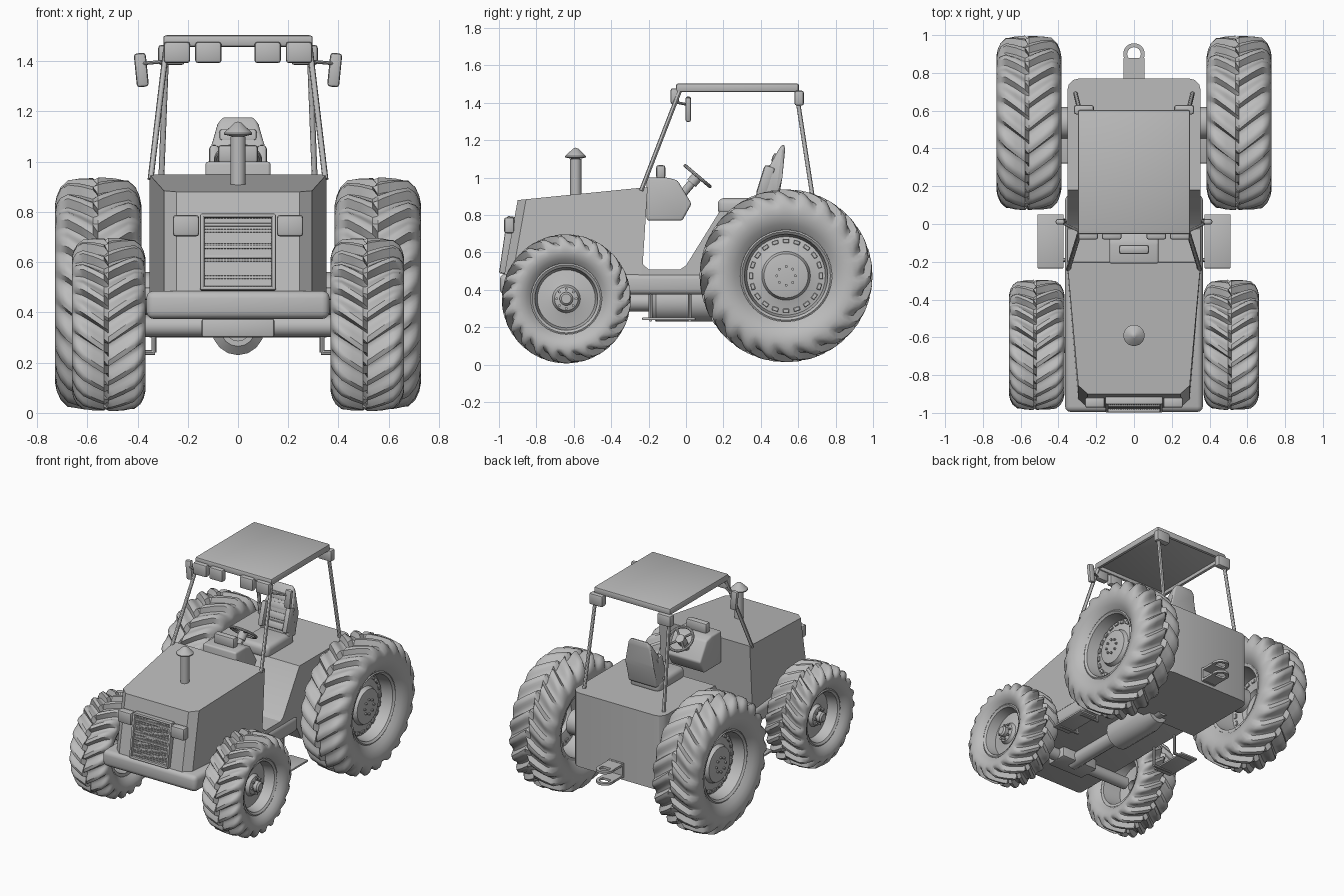
import bpy, bmesh, math
from mathutils import Vector, Matrix

if "Cube" in bpy.data.objects:
    bpy.data.objects.remove(bpy.data.objects["Cube"])

grey = bpy.data.materials.new("plain grey")
grey.use_nodes = True
grey.diffuse_color = (0.5, 0.5, 0.5, 1)
grey.node_tree.nodes["Principled BSDF"].inputs["Base Color"].default_value = (0.5, 0.5, 0.5, 1)


def finish(name, bm, angle=30):
    bmesh.ops.recalc_face_normals(bm, faces=bm.faces)
    mesh = bpy.data.meshes.new(name)
    bm.to_mesh(mesh)
    bm.free()
    mesh.materials.append(grey)
    ob = bpy.data.objects.new(name, mesh)
    bpy.context.collection.objects.link(ob)
    bpy.ops.object.select_all(action='DESELECT')
    ob.select_set(True)
    bpy.context.view_layer.objects.active = ob
    bpy.ops.object.shade_smooth_by_angle(angle=math.radians(angle))
    return ob


def box(name, centre, size, bevel=0.0, rot=None, segments=2):
    bm = bmesh.new()
    bmesh.ops.create_cube(bm, size=1, matrix=Matrix.Diagonal((*size, 1)))
    if bevel:
        bmesh.ops.bevel(bm, geom=bm.edges[:], offset=bevel, segments=segments, affect='EDGES', profile=0.5)
    bm.transform(Matrix.Translation(centre) @ (rot or Matrix()))
    return finish(name, bm)


def tube(name, start, end, radius, sides=12):
    a, b = Vector(start), Vector(end)
    bm = bmesh.new()
    turn = (b - a).to_track_quat('Z', 'Y').to_matrix().to_4x4()
    bmesh.ops.create_cone(bm, cap_ends=True, segments=sides, radius1=radius, radius2=radius,
                          depth=(b - a).length, matrix=Matrix.Translation((a + b) / 2) @ turn)
    return finish(name, bm)


def lathe(name, profile, centre, axis='Z', sides=40):
    """Revolve (along, radius) points round an axis."""
    bm = bmesh.new()
    vs = [bm.verts.new((r, 0, a)) for a, r in profile]
    es = [bm.edges.new(p) for p in zip(vs, vs[1:])]
    bmesh.ops.spin(bm, geom=vs + es, cent=(0, 0, 0), axis=(0, 0, 1), angle=math.tau, steps=sides)
    bmesh.ops.remove_doubles(bm, verts=bm.verts, dist=1e-5)
    turn = {'X': Matrix.Rotation(math.pi / 2, 4, 'Y'), 'Y': Matrix.Rotation(-math.pi / 2, 4, 'X'), 'Z': Matrix()}
    bm.transform(Matrix.Translation(centre) @ turn[axis])
    return finish(name, bm)


def extrude(name, outline, half, bevel=0.0, pick=None):
    """Extrude a (y, z) side outline across x and bevel the picked edges."""
    bm = bmesh.new()
    rows = [[bm.verts.new((x, y, z)) for y, z in outline] for x in (-half, half)]
    n = len(outline)
    for row in rows:
        bm.faces.new(row)
    for i in range(n):
        j = (i + 1) % n
        bm.faces.new((rows[0][i], rows[0][j], rows[1][j], rows[1][i]))
    if bevel:
        edges = [e for e in bm.edges if pick is None or pick(e)]
        bmesh.ops.bevel(bm, geom=edges, offset=bevel, segments=3, affect='EDGES', profile=0.5)
    return finish(name, bm)


# Tyre cross-section: (width share, section height share, lug height share)
SECTION = [(0, 1, 1), (.12, 1, 1), (.4, .985, 1), (.7, .95, 1), (.87, .82, .85), (.96, .66, .4),
           (1, .5, 0), (.97, .32, 0), (.87, .14, 0), (.72, 0, 0)]
LUG_STEPS = (0, .15, .45, .75, 1, 1, 1, 0)


def tyre(name, centre, radius, inner, half, lugs=22, lug_height=.034):
    bm = bmesh.new()
    steps = len(LUG_STEPS)
    n = lugs * steps
    ring = [(-1, s) for s in SECTION[:0:-1]] + [(1, s) for s in SECTION]
    rows = []
    for side, (wide, high, lug) in ring:
        row = []
        for i in range(n):
            ang = math.tau * i / n - .3 * min(wide, .96)
            h = LUG_STEPS[(i + (steps // 2 if side < 0 else 0)) % steps] - 1
            r = inner + (radius - inner) * high + lug_height * h * lug
            row.append(bm.verts.new((side * wide * half, r * math.cos(ang), r * math.sin(ang))))
        rows.append(row)
    for a, b in zip(rows, rows[1:]):
        for i in range(n):
            bm.faces.new((a[i - 1], a[i], b[i], b[i - 1]))
    bm.transform(Matrix.Translation(centre))
    return finish(name, bm, 40)


def wheel(name, centre, radius, inner, half, side, hub, bolt_ring):
    tyre(name + "_tyre", centre, radius, inner, half)
    s = side * half
    lathe(name + "_rim", [(-s * .72, inner), (-s * .7, inner - .02), (s * .2, inner - .035), (s * .25, hub + .03),
                          (s * .3, hub), (s * .46, hub - .012), (s * .5, hub * .6), (s * .5, 0)], centre, 'X')
    lathe(name + "_rim_lip", [(s * .72, inner), (s * .75, inner - .008), (s * .68, inner - .022),
                              (s * .2, inner - .035)], centre, 'X')
    c = Vector(centre)
    for i in range(8):
        a = math.tau * i / 8
        p = c + Vector((s * .5, bolt_ring * math.cos(a), bolt_ring * math.sin(a)))
        tube(name + "_bolt", p, p + Vector((side * .012, 0, 0)), .008, 6)


for side, tag in ((1, "left"), (-1, "right")):
    # Wheels
    rear, front = (side * .557, .535, .475), (side * .515, -.64, .352)
    wheel("rear_wheel_" + tag, rear, .462, .245, .172, side, .13, .05)
    wheel("front_wheel_" + tag, front, .345, .19, .146, side, .075, .052)
    lathe("front_hub_cap_" + tag, [(0, .036), (side * .1, .036), (side * .11, .026), (side * .11, 0)], front, 'X', 20)
    for i in range(20):
        turn = Matrix.Rotation(math.tau * i / 20, 4, 'X')
        p = Vector(rear) + turn @ Vector((side * .04, 0, .187))
        box("rim_slot_plate", p, (.018, .034, .022), .003, turn, 1)

    # Roof posts, lamps and mirrors
    tube("front_post_" + tag, (side * .285, -.035, 1.46), (side * .348, -.24, .93), .012)
    tube("rear_post_" + tag, (side * .285, .59, 1.46), (side * .31, .69, .81), .012)
    for x in (.243, .118):
        box("front_roof_lamp_" + tag, (side * x, -.06, 1.435), (.105, .045, .085), .012)
    box("rear_roof_lamp_" + tag, (side * .265, .605, 1.425), (.105, .05, .08), .012)
    tube("mirror_arm_" + tag, (side * .285, -.04, 1.4), (side * .39, .01, 1.39), .007, 8)
    box("mirror_" + tag, (side * .385, .012, 1.365), (.048, .03, .135), .012, Matrix.Rotation(side * .1, 4, 'Y'))

    # Headlamps and boarding steps
    box("headlamp_" + tag, (side * .207, -.945, .745), (.105, .055, .085), .012)
    box("step_plate_" + tag, (side * .442, -.092, .245), (.138, .285, .014), .004)
    for y in (-.19, .02):
        tube("step_hanger_" + tag, (side * .335, y, .4), (side * .335, y, .24), .01, 8)
        tube("step_bracket_" + tag, (side * .33, y, .24), (side * .48, y, .24), .01, 8)

# Chassis and rear body
box("chassis_bumper", (0, -.42, .43), (.73, 1.15, .112), .03, segments=3)
extrude("rear_body", [(-.24, .45), (-.235, .54), (-.2, .51), (-.03, .51), (0, .53), (.18, .82), (.77, .82),
                      (.77, .3), (.2, .3), (.12, .45)], .353, .06,
        lambda e: all(v.co.y > .76 for v in e.verts) and abs(e.verts[0].co.z - e.verts[1].co.z) > .1)

# Tapered hood with chamfered front corners
bm = bmesh.new()
rings = []
for front, rear, low in ((-.972, -.235, True), (-.9, -.205, False)):
    half_plan = [(.245, front), (.295, front + .045), (.353, rear)]
    plan = half_plan + [(-x, y) for x, y in half_plan[::-1]]
    rings.append([bm.verts.new((x, y, .48 if low else .97 + .1 * y)) for x, y in plan])
for r in rings:
    bm.faces.new(r)
for i in range(6):
    bm.faces.new((rings[0][i - 1], rings[0][i], rings[1][i], rings[1][i - 1]))
finish("hood", bm, 25)

# Grille leaning with the hood front
lean = Matrix.Rotation(-.145, 4, 'X')


def on_grille(name, x, up, size, bevel=0, out=0):
    box(name, Vector((0, -.943, .637)) + lean @ Vector((x, -out, up)), size, bevel, lean)


on_grille("grille_panel", 0, 0, (.28, .03, .29))
for s in (-1, 1):
    on_grille("grille_frame_side", s * .143, 0, (.018, .05, .305), .008, .01)
    on_grille("grille_frame_end", 0, s * .146, (.3, .05, .018), .008, .01)
for i in range(1, 24):
    on_grille("grille_wire_upright", -.138 + .0115 * i, 0, (.003, .006, .28), 0, .016)
    on_grille("grille_wire_level", 0, -.14 + .0117 * i, (.275, .006, .003), 0, .016)
for up in (-.02, .02, .11):
    on_grille("grille_bar", 0, up, (.28, .02, .012), .003, .016)

# Exhaust stack
lathe("exhaust_stack", [(.87, 0), (.87, .03), (1.1, .03), (1.1, 0)], (0, -.59, 0), sides=24)
lathe("exhaust_cap", [(1.1, .02), (1.108, .056), (1.115, .056), (1.155, .014), (1.16, 0)], (0, -.59, 0), sides=24)

# Roof: panel inside a rounded rim
box("roof_panel", (0, .275, 1.493), (.58, .64, .022), .006)
for s in (-1, 1):
    box("roof_side_rim", (s * .285, .275, 1.48), (.025, .655, .046), .01)
    box("roof_end_rim", (0, .275 + s * .316, 1.48), (.59, .025, .046), .01)

# Console and steering wheel
extrude("console", [(-.21, .77), (-.21, 1.0), (-.1, 1.0), (-.045, .985), (.03, .86), (-.02, .77)], .13, .012)
box("instrument_hood", (0, -.135, 1.03), (.16, .05, .075), .015)
centre = Vector((0, .062, 1.008))
tilt = Matrix.Rotation(-.7, 4, 'X')
axis = tilt @ Vector((0, 0, 1))
tube("steering_column", centre - axis * .13, centre - axis * .01, .022)
tube("steering_boss", centre - axis * .05, centre + axis * .008, .03, 16)
rim = lathe("steering_rim", [(.009 * math.sin(a * math.tau / 8), .087 + .009 * math.cos(a * math.tau / 8))
                             for a in range(9)], (0, 0, 0))
rim.matrix_world = Matrix.Translation(centre) @ tilt
for i in range(4):
    a = math.tau * (i + .5) / 4
    tube("steering_spoke", centre, centre + tilt @ Vector((.085 * math.cos(a), .085 * math.sin(a), 0)), .008, 8)

# Seat
box("seat_base", (0, .34, .82), (.2, .24, .06), .01)
box("seat_cushion", (0, .32, .845), (.23, .3, .09), .03, segments=3)
back = extrude("seat_back", [(.39, .85), (.44, 1.05), (.5, 1.16), (.525, 1.185), (.53, 1.15), (.515, 1.0), (.49, .85)],
               .112, .018)
for v in back.data.vertices:
    v.co.x *= 1 - .45 * max(0, (v.co.z - 1.06) / .125) ** 1.5
for i in range(4):
    box("seat_back_pad", (0, .41 + .022 * i, .93 + .058 * i), (.15, .03, .05), .012, Matrix.Rotation(-.32, 4, 'X'))
for s in (-1, 1):
    box("seat_bolster", (s * .095, .425, .98), (.04, .06, .17), .015, Matrix.Rotation(-.3, 4, 'X'))

# Axles and drive line
tube("front_axle", (-.46, -.64, .345), (.46, -.64, .345), .042, 16)
box("front_axle_block", (0, -.64, .338), (.29, .16, .075), .01)
tube("rear_axle", (-.5, .535, .475), (.5, .535, .475), .085, 20)
box("rear_axle_plate", (0, .47, .475), (.78, .3, .05), .01)
lathe("gearbox", [(-.19, 0), (-.19, .07), (-.16, .105), (.15, .105), (.25, .08), (.25, 0)], (0, 0, .335), 'Y', 16)
tube("drive_shaft", (0, -.64, .335), (0, .3, .335), .05, 16)

# Tow hitch: two eye plates joined to the rear panel
for z in (.33, .41):
    box("hitch_plate", (0, .815, z), (.11, .13, .016))
    lathe("hitch_eye", [(-.008, .036), (-.008, .057), (.008, .057), (.008, .036), (-.008, .036)], (0, .9, z), sides=24)
box("hitch_mount", (0, .775, .37), (.11, .02, .1))
